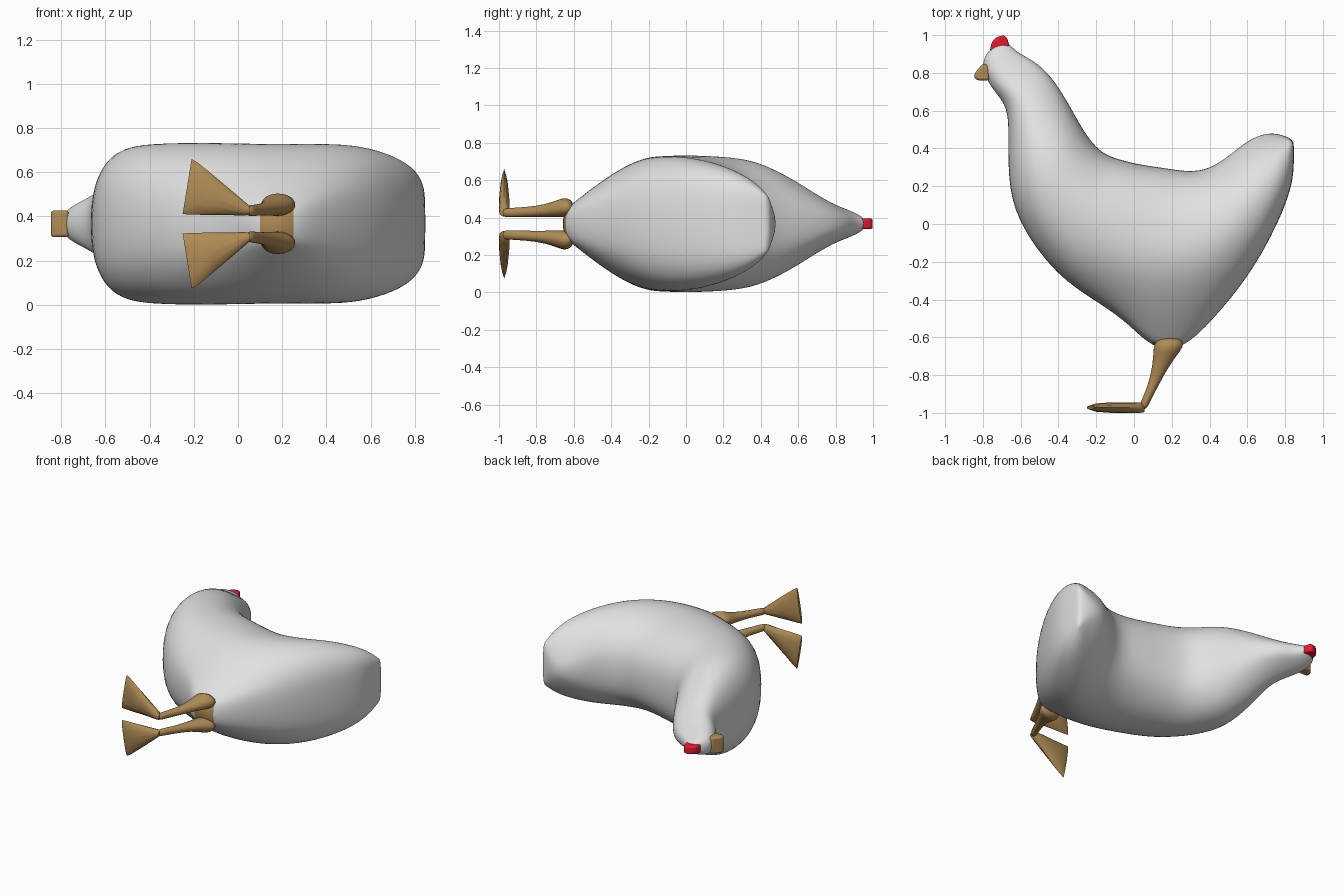
import bpy, bmesh
from math import sin, cos, pi

cube = bpy.data.objects.get("Cube")
if cube:
    bpy.data.objects.remove(cube, do_unlink=True)

MID = 0.367  # height of the bird's own symmetry plane


def material(name, rgb):
    m = bpy.data.materials.new(name)
    m.use_nodes = True
    m.diffuse_color = (*rgb, 1)
    m.node_tree.nodes["Principled BSDF"].inputs["Base Color"].default_value = (*rgb, 1)
    return m


WHITE = material("white feathers", (0.75, 0.75, 0.75))
TAN = material("tan horn", (0.43, 0.26, 0.09))
RED = material("comb red", (0.8, 0.01, 0.03))


def ramp(table, v):
    """Piecewise linear lookup."""
    if v <= table[0][0]:
        return table[0][1]
    for (a, fa), (b, fb) in zip(table, table[1:]):
        if v <= b:
            return fa + (fb - fa) * (v - a) / (b - a)
    return table[-1][1]


def sharp_smooth(ob):
    bpy.context.view_layer.objects.active = ob
    ob.select_set(True)
    bpy.ops.object.shade_smooth_by_angle(angle=0.9)
    ob.select_set(False)


def loft(name, rings, mats, levels=0):
    """Skin a list of closed rings and cap both ends."""
    bm = bmesh.new()
    rows = [[bm.verts.new(p) for p in ring] for ring in rings]
    n = len(rows[0])
    for a, b in zip(rows, rows[1:]):
        for i in range(n):
            j = (i + 1) % n
            bm.faces.new((a[i], a[j], b[j], b[i]))
    bm.faces.new(rows[0])
    bm.faces.new(rows[-1])
    bmesh.ops.recalc_face_normals(bm, faces=bm.faces)
    me = bpy.data.meshes.new(name)
    bm.to_mesh(me)
    bm.free()
    for m in mats:
        me.materials.append(m)
    ob = bpy.data.objects.new(name, me)
    bpy.context.collection.objects.link(ob)
    if levels:
        sub = ob.modifiers.new("smooth", "SUBSURF")
        sub.levels = sub.render_levels = levels
        me.polygons.foreach_set("use_smooth", [True] * len(me.polygons))
    return ob


def slab(name, outline, half, mat, bevel):
    """Rounded plate standing across the symmetry plane."""
    rings = [[(x, y, MID + s * half) for x, y in outline] for s in (-1, 1)]
    ob = loft(name, rings, [mat])
    mod = ob.modifiers.new("round", "BEVEL")
    mod.width, mod.segments = bevel, 3
    sharp_smooth(ob)


# Body: back and belly outline points paired from crown to tail
back = [(-.67, .968), (-.638, .925), (-.58, .89), (-.5, .845), (-.42, .76), (-.34, .63),
        (-.27, .5), (-.2, .405), (-.13, .36), (-.04, .335), (.03, .32), (.1, .31), (.2, .295),
        (.3, .28), (.4, .295), (.5, .36), (.6, .445), (.7, .485), (.78, .475), (.835, .45)]
belly = [(-.757, .938), (-.81, .86), (-.785, .77), (-.74, .7), (-.67, .62), (-.665, .48),
         (-.67, .25), (-.63, .02), (-.41, -.285), (-.17, -.43), (-.02, -.54), (.09, -.66),
         (.25, -.68), (.42, -.51), (.615, -.275), (.765, 0), (.84, .2), (.848, .32), (.847, .4),
         (.845, .43)]

# Half thickness across the body, and the slimmer tail
body_width = [(-.68, .12), (-.62, .14), (-.5, .22), (-.35, .31), (-.2, .365), (.1, .37),
              (.3, .355), (.45, .325), (.6, .22), (.75, .125), (.85, .08), (.92, .055), (.96, .03)]
tail_width = [(-.68, .12), (-.62, .14), (-.5, .22), (-.35, .31), (-.2, .365), (0, .365),
              (.2, .32), (.3, .275), (.4, .2), (.45, .13), (.49, .07)]
# Squareness of the belly edge by ring: keeled throat and rump, blunt hips and tail
edge_shape = [(0, 0), (2, -.25), (4, -.25), (6, 0), (8, 0), (11, .35), (12, .35), (14, .05),
              (16, .15), (18, .35)]


def half_width(x, y):
    t = min(max((x - .1) / .4, 0), 1)
    return ramp(body_width, y) * (1 - t) + ramp(tail_width, y) * t


SIDES = 24
rings = []
for row, ((ax, ay), (bx, by)) in enumerate(zip(back, belly)):
    ring = []
    blunt = ramp(edge_shape, row)
    for i in range(SIDES):
        a = 2 * pi * i / SIDES
        t = (1 - cos(a)) / 2
        x, y = ax + (bx - ax) * t, ay + (by - ay) * t
        s = abs(sin(a)) ** (.75 - blunt * t) * (1 if i < SIDES / 2 else -1)
        ring.append((x, y, MID + s * half_width(x, y)))
    rings.append(ring)
body = loft("body", rings, [WHITE, TAN], 2)
for f in body.data.polygons:
    f.material_index = int(f.center.y < -.635)

# Beak and comb
slab("beak", [(-.765, .76), (-.83, .76), (-.85, .778), (-.838, .805), (-.8, .85), (-.77, .84)],
     .06, TAN, .018)
slab("comb", [(-.764, .915), (-.752, .965), (-.725, .99), (-.69, 1.0), (-.672, .985),
              (-.66, .945), (-.7, .9)], .028, RED, .01)

# Legs: centre x, y, offset from the symmetry plane, radius along x, radius across
leg_path = [(.19, -.6, .085, .06, .035), (.185, -.64, .088, .083, .055),
            (.175, -.67, .085, .075, .052), (.142, -.75, .07, .045, .034),
            (.1, -.86, .063, .028, .027), (.06, -.94, .06, .026, .026),
            (.045, -.985, .058, .02, .024)]
# Webbed feet: distance along, inner and outer offsets, half thickness
foot_path = [(.055, .04, .078, .024), (.03, .038, .1, .028), (-.12, .04, .21, .028),
             (-.2, .042, .275, .022), (-.23, .044, .293, .01)]
STEPS = 12
for side, label in ((1, "left"), (-1, "right")):
    turns = [2 * pi * k / STEPS for k in range(STEPS)]
    leg = [[(x + rx * cos(a), y, MID + side * (off + rz * sin(a))) for a in turns]
           for x, y, off, rx, rz in leg_path]
    loft(label + "_leg", leg, [TAN], 1)

    # The toe edge slants, with the inner corner furthest forward
    foot = []
    for x, inner, outer, thick in foot_path:
        mid, rad = (inner + outer) / 2, (outer - inner) / 2
        slant = .02 if x < -.1 else 0
        foot.append([(x + slant * cos(a), -.97 + thick * sin(a) - .002,
                      MID + side * (mid + rad * cos(a))) for a in turns])
    sharp_smooth(loft(label + "_foot", foot, [TAN]))
